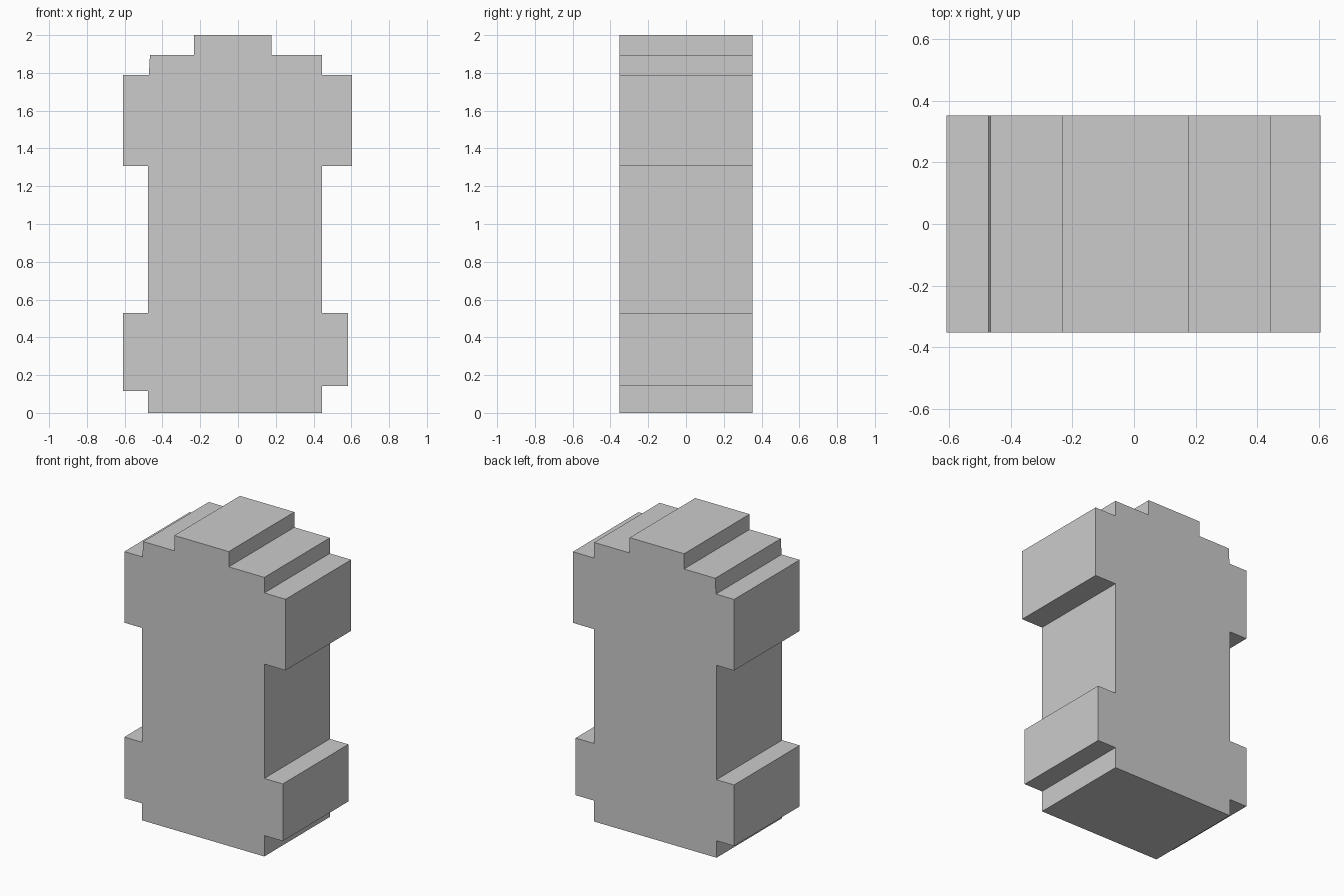
import bpy, bmesh

if "Cube" in bpy.data.objects:
    bpy.data.objects.remove(bpy.data.objects["Cube"])

HALF_DEPTH = 0.352

# Stepped front outline (x, z), anticlockwise from the bottom left
outline = [
    (-0.476, 0), (0.444, 0),
    # right side: lower lug, recess, upper lug
    (0.444, 0.142), (0.583, 0.142), (0.583, 0.53), (0.444, 0.53),
    (0.444, 1.307), (0.604, 1.307), (0.604, 1.79), (0.444, 1.79),
    # stepped top
    (0.444, 1.896), (0.177, 1.896), (0.177, 2), (-0.232, 2),
    (-0.232, 1.896), (-0.466, 1.896), (-0.472, 1.79),
    # left side: upper lug, recess, lower lug
    (-0.608, 1.79), (-0.608, 1.307), (-0.476, 1.307),
    (-0.476, 0.53), (-0.608, 0.53), (-0.608, 0.115), (-0.476, 0.115),
]


def extruded_profile(name, points, half_depth):
    bm = bmesh.new()
    front = bm.faces.new([bm.verts.new((x, -half_depth, z)) for x, z in points])
    result = bmesh.ops.extrude_face_region(bm, geom=[front], use_keep_orig=True)
    moved = [v for v in result["geom"] if isinstance(v, bmesh.types.BMVert)]
    bmesh.ops.translate(bm, verts=moved, vec=(0, 2 * half_depth, 0))
    bmesh.ops.recalc_face_normals(bm, faces=bm.faces)
    mesh = bpy.data.meshes.new(name)
    bm.to_mesh(mesh)
    bm.free()
    obj = bpy.data.objects.new(name, mesh)
    bpy.context.collection.objects.link(obj)
    return obj


# Solid block body
extruded_profile("stepped_block", outline, HALF_DEPTH)
